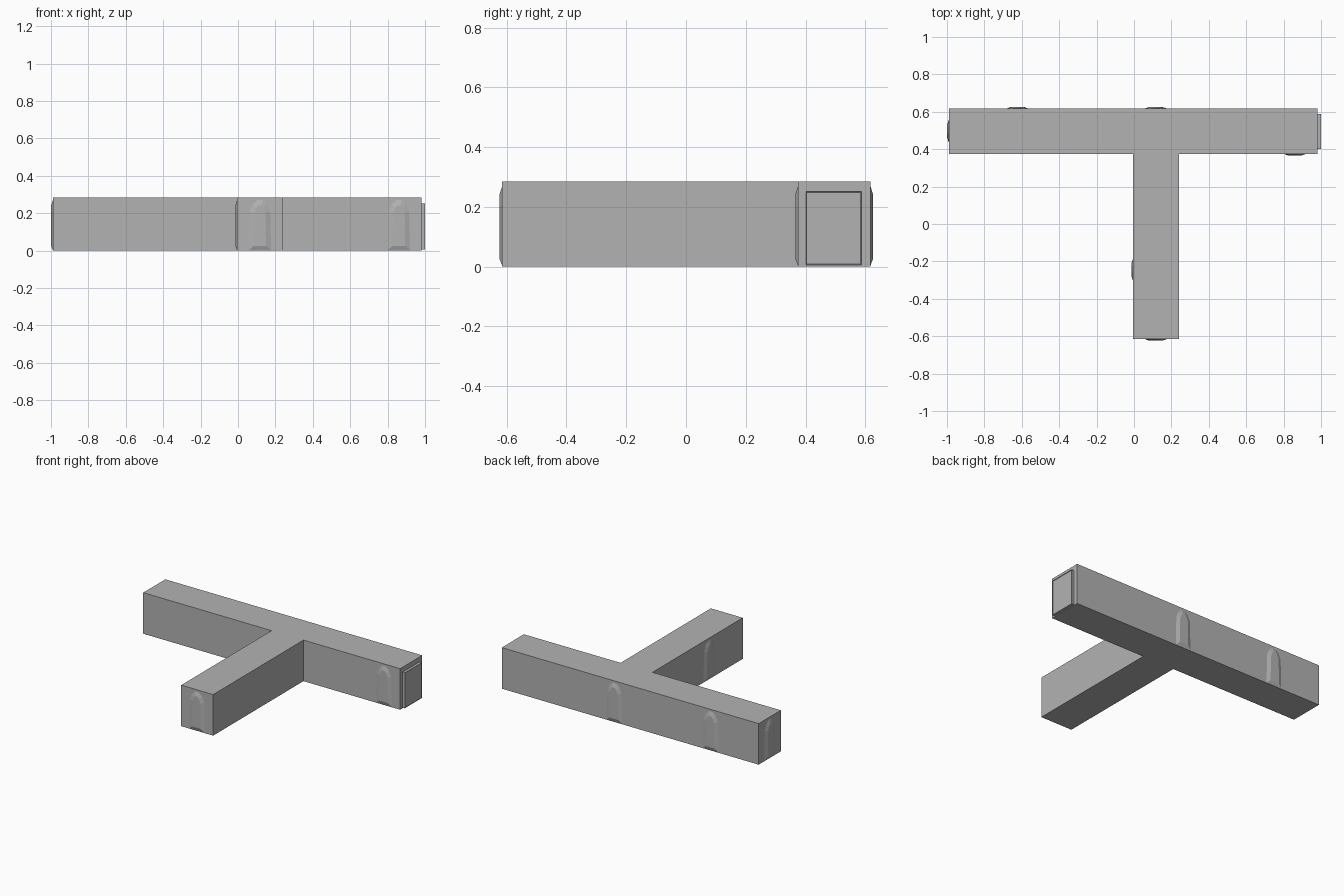
import bpy, bmesh, math
from mathutils import Matrix, Vector

if "Cube" in bpy.data.objects:
    bpy.data.objects.remove(bpy.data.objects["Cube"])

mat = bpy.data.materials.new("stone grey")
mat.diffuse_color = (0.45, 0.45, 0.45, 1)
mat.use_nodes = True
mat.node_tree.nodes["Principled BSDF"].inputs["Base Color"].default_value = mat.diffuse_color
H = 0.285


def finish(name, bm):
    bmesh.ops.recalc_face_normals(bm, faces=bm.faces)
    me = bpy.data.meshes.new(name)
    bm.to_mesh(me)
    bm.free()
    me.materials.append(mat)
    ob = bpy.data.objects.new(name, me)
    bpy.context.collection.objects.link(ob)
    return ob


# T-shaped corridor, extruded from its plan
plan = [(-0.99, 0.375), (-0.005, 0.375), (-0.005, -0.615), (0.24, -0.615),
        (0.24, 0.375), (0.982, 0.375), (0.982, 0.617), (-0.99, 0.617)]
bm = bmesh.new()
base = bm.faces.new([bm.verts.new((x, y, 0)) for x, y in plan])
ext = bmesh.ops.extrude_face_region(bm, geom=[base])
for v in ext["geom"]:
    if isinstance(v, bmesh.types.BMVert):
        v.co.z = H
finish("corridor", bm)


# Arched niche showing through the wall: wide arch tapering to a smaller one
OUTER = [(-0.06, 0.002), (0.06, 0.002), (0.055, 0.21), (0.038, 0.248), (0.015, 0.27),
         (-0.015, 0.27), (-0.038, 0.248), (-0.055, 0.21)]
INNER = [(-0.034, 0.026), (0.034, 0.026), (0.031, 0.2), (0.02, 0.228), (0.008, 0.242),
         (-0.008, 0.242), (-0.02, 0.228), (-0.031, 0.2)]


def niche(name, x, y, angle):
    bm = bmesh.new()
    m = Matrix.Translation((x, y, 0)) @ Matrix.Rotation(math.radians(angle), 4, 'Z')
    rings = [[bm.verts.new(m @ Vector((u, d, z))) for u, z in ring]
             for ring, d in ((OUTER, 0.003), (OUTER, 0), (INNER, -0.009))]
    n = len(OUTER)
    for a, b in zip(rings, rings[1:]):
        for i in range(n):
            j = (i + 1) % n
            bm.faces.new((a[i], a[j], b[j], b[i]))
    bm.faces.new(rings[0])
    bm.faces.new(rings[-1])
    finish(name, bm)


niche("niche_stem_end", 0.117, -0.615, 0)
niche("niche_front", 0.86, 0.375, 0)
niche("niche_back_left", -0.623, 0.617, 180)
niche("niche_back_middle", 0.117, 0.617, 180)
niche("niche_left_end", -0.99, 0.496, -90)
niche("niche_stem_left", -0.005, -0.245, -90)


# Doorway block on the right end, with a fine groove around its face
bm = bmesh.new()
bmesh.ops.create_cube(bm, size=1, matrix=Matrix.Translation((0.985, 0.494, 0.128))
                      @ Matrix.Diagonal((0.03, 0.186, 0.246, 1)))
face = max(bm.faces, key=lambda f: f.calc_center_median().x)
bmesh.ops.inset_region(bm, faces=[face], thickness=0.004, depth=-0.002)
finish("doorway", bm)
